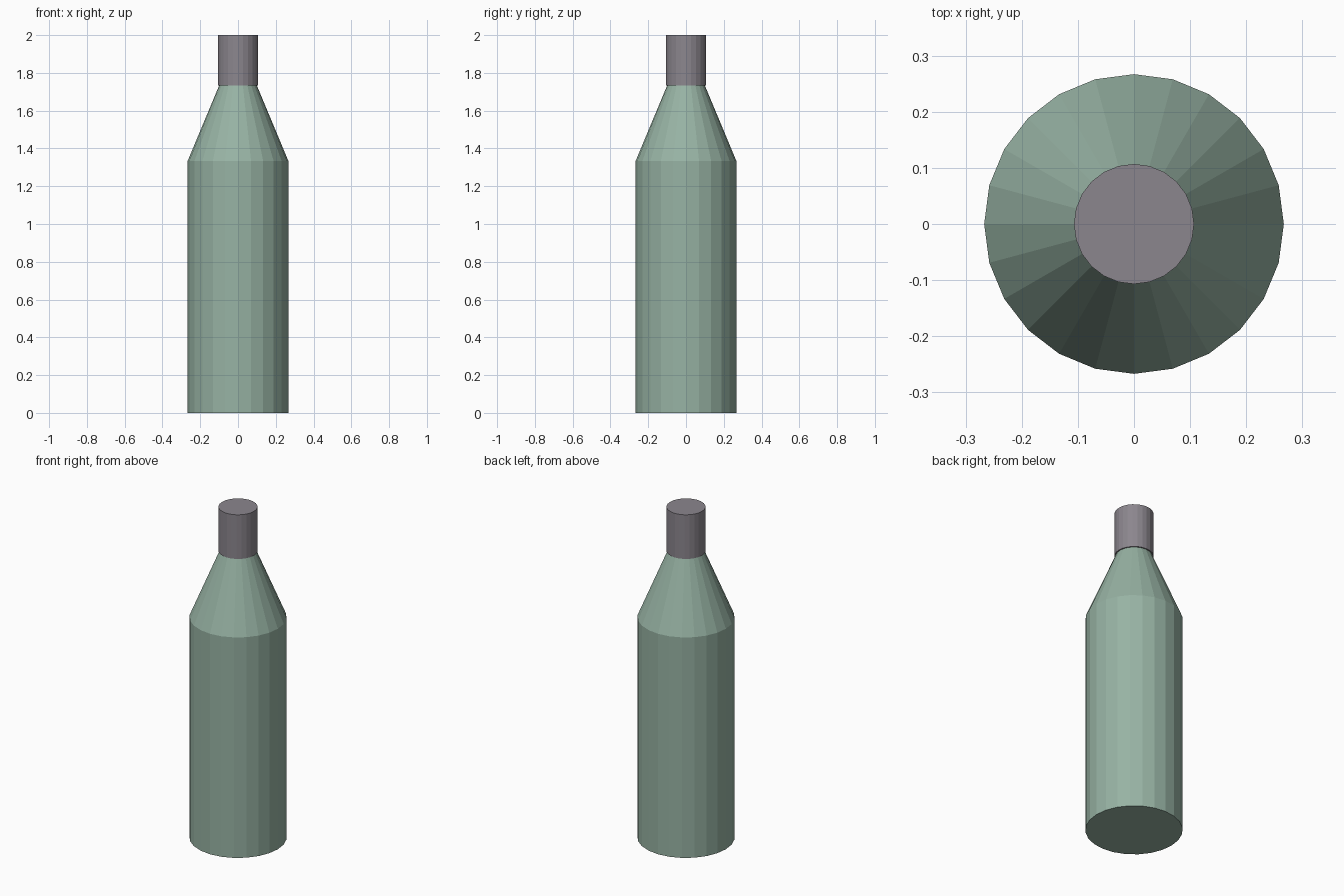
import bpy
import bmesh
from math import cos, sin, tau

cube = bpy.data.objects.get("Cube")
if cube:
    bpy.data.objects.remove(cube, do_unlink=True)

SIDES = 24


def make_material(name, color):
    mat = bpy.data.materials.new(name)
    mat.use_nodes = True
    mat.diffuse_color = color
    mat.node_tree.nodes["Principled BSDF"].inputs["Base Color"].default_value = color
    return mat


def turned_part(name, profile, mat):
    """Closed, flat-shaded solid turned from (radius, height) points, bottom to top."""
    bm = bmesh.new()
    rings = [[bm.verts.new((r * cos(tau * i / SIDES), r * sin(tau * i / SIDES), z))
              for i in range(SIDES)] for r, z in profile]
    for low, high in zip(rings, rings[1:]):
        for i in range(SIDES):
            j = (i + 1) % SIDES
            bm.faces.new((low[i], low[j], high[j], high[i]))
    bm.faces.new(rings[0][::-1])
    bm.faces.new(rings[-1])
    mesh = bpy.data.meshes.new(name)
    bm.to_mesh(mesh)
    bm.free()
    mesh.materials.append(mat)
    obj = bpy.data.objects.new(name, mesh)
    bpy.context.collection.objects.link(obj)
    return obj


green = make_material("bottle green", (0.31, 0.45, 0.37, 1))
grey = make_material("cap grey", (0.26, 0.24, 0.27, 1))

# Straight body with a conical shoulder
turned_part("bottle_body", [(0.267, 0), (0.267, 1.333), (0.1, 1.733)], green)

# Cap, slightly wider than the top of the shoulder
turned_part("bottle_cap", [(0.107, 1.733), (0.107, 2)], grey)
